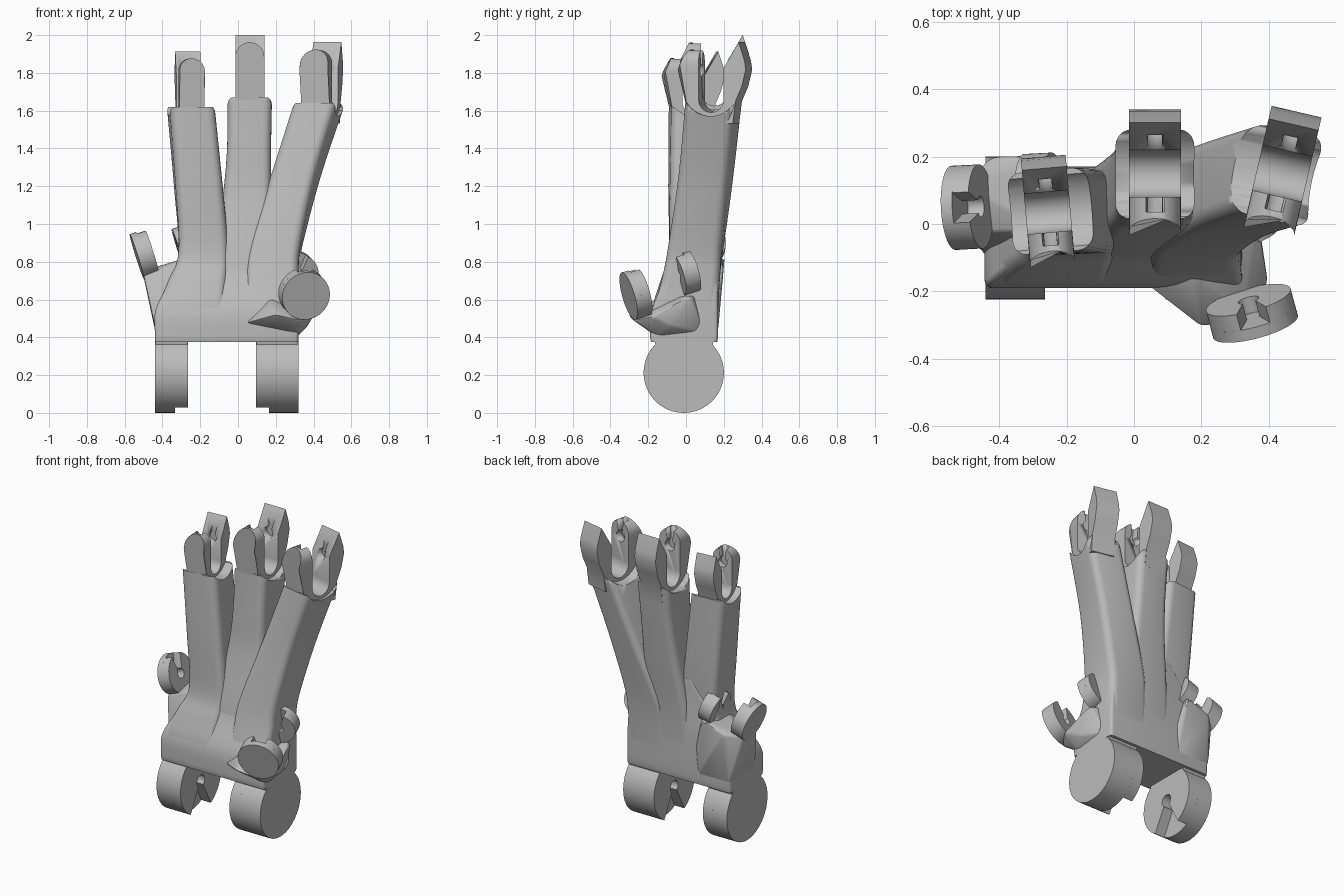
import bpy, bmesh
from math import sin, cos, asin, pi, radians
from mathutils import Matrix, Vector

old = bpy.data.objects.get("Cube")
if old:
    bpy.data.objects.remove(old, do_unlink=True)

grey = bpy.data.materials.new("matte grey")
grey.use_nodes = True
grey.diffuse_color = (0.5, 0.5, 0.5, 1)
grey.node_tree.nodes["Principled BSDF"].inputs["Base Color"].default_value = grey.diffuse_color


def finish(name, bm, matrix=None, angle=35):
    """Turn a bmesh into a shaded, coloured object."""
    if matrix is not None:
        bm.transform(matrix)
    bmesh.ops.recalc_face_normals(bm, faces=bm.faces[:])
    mesh = bpy.data.meshes.new(name)
    bm.to_mesh(mesh)
    bm.free()
    mesh.materials.append(grey)
    obj = bpy.data.objects.new(name, mesh)
    bpy.context.collection.objects.link(obj)
    bpy.ops.object.select_all(action="DESELECT")
    obj.select_set(True)
    bpy.context.view_layer.objects.active = obj
    bpy.ops.object.shade_smooth_by_angle(angle=radians(angle))
    return obj


def prism(outline, low, high):
    """Extrude a flat outline along local z."""
    bm = bmesh.new()
    rings = [[bm.verts.new((x, y, z)) for x, y in outline] for z in (low, high)]
    bm.faces.new(rings[0])
    bm.faces.new(rings[1])
    bridge(bm, *rings)
    return bm


def bridge(bm, a, b):
    count = len(a)
    for i in range(count):
        j = (i + 1) % count
        bm.faces.new((a[i], a[j], b[j], b[i]))


def arc(radius, start, end, steps, cx=0, cy=0):
    angles = [start + (end - start) * i / steps for i in range(steps + 1)]
    return [(cx + radius * cos(t), cy + radius * sin(t)) for t in angles]


def cut(obj, cutter):
    """Subtract the cutter and throw it away."""
    bpy.context.view_layer.objects.active = obj
    mod = obj.modifiers.new("cut", "BOOLEAN")
    mod.operation, mod.solver, mod.object = "DIFFERENCE", "EXACT", cutter
    bpy.ops.object.modifier_apply(modifier=mod.name)


def drop(obj):
    bpy.data.objects.remove(obj, do_unlink=True)


def frame(centre, axis, up):
    """Matrix with local z on the axis and local y near the up direction."""
    z = Vector(axis).normalized()
    x = Vector(up).cross(z).normalized()
    m = Matrix((x, z.cross(x), z)).transposed().to_4x4()
    return Matrix.Translation(centre) @ m


def keyed_disc(name, centre, axis, up, radius, thick, depth, mouth, hole):
    """Hinge disc: solid outer layer, inner layer with a keyhole slot."""
    m = frame(centre, axis, up)
    half = thick / 2
    solid = prism(arc(radius, 0, 2 * pi, 48)[:-1], -half, half - depth)
    rim = [e for e in solid.edges if all(v.co.z < -half + 0.001 for v in e.verts)]
    bmesh.ops.bevel(solid, geom=rim, offset=thick * 0.12, segments=3,
                    affect="EDGES", profile=0.5)
    finish(name + "_outer", solid, m)
    a, b = asin(mouth / radius), asin(0.6)
    slot = arc(radius, pi / 2 + a, 2.5 * pi - a, 44)
    slot += arc(hole, pi / 2 - b, b - 1.5 * pi, 14)
    finish(name + "_inner", prism(slot, half - depth, half), m)


def smooth_rows(rows, steps=5):
    """Catmull-Rom interpolation between section rows."""
    out = []
    for i in range(len(rows) - 1):
        p = [rows[max(0, min(len(rows) - 1, i + k))] for k in (-1, 0, 1, 2)]
        for s in range(steps):
            t = s / steps
            out.append([b + t / 2 * (c - a + t * (2*a - 5*b + 4*c - d + t * (3*(b - c) + d - a)))
                        for a, b, c, d in zip(*p)])
    return out + [rows[-1]]


def loft(name, rows, corner=0.045, per=5):
    """Rounded-box sections: z, x low, x high, y low, y high, twist."""
    bm = bmesh.new()
    rings = []
    for z, x0, x1, y0, y1, twist in smooth_rows(rows):
        cx, cy = (x0 + x1) / 2, (y0 + y1) / 2
        hx, hy = (x1 - x0) / 2 - corner, (y1 - y0) / 2 - corner
        turn = Matrix.Rotation(radians(twist), 3, "Z")
        ring = []
        for q, (sx, sy) in enumerate(((1, 1), (-1, 1), (-1, -1), (1, -1))):
            for x, y in arc(corner, q * pi / 2, (q + 1) * pi / 2, per, sx * hx, sy * hy):
                ring.append(bm.verts.new(turn @ Vector((x, y, 0)) + Vector((cx, cy, z))))
        rings.append(ring)
    for a, b in zip(rings, rings[1:]):
        bridge(bm, a, b)
    bm.faces.new(rings[0])
    bm.faces.new(rings[-1])
    return finish(name, bm, angle=40)


def hull(name, points):
    bm = bmesh.new()
    for p in points:
        bm.verts.new(p)
    bmesh.ops.convex_hull(bm, input=bm.verts[:])
    loose = [v for v in bm.verts if not v.link_faces]
    bmesh.ops.delete(bm, geom=loose, context="VERTS")
    bmesh.ops.bevel(bm, geom=bm.edges[:], offset=0.012, segments=2, affect="EDGES", profile=0.5)
    finish(name, bm)


# Local z of a prism mapped to x (side profiles) or to y (front profiles)
SIDE = Matrix(((0, 0, 1, 0), (1, 0, 0, 0), (0, 1, 0, 0), (0, 0, 0, 1)))
FRONT = Matrix(((1, 0, 0, 0), (0, 0, 1, 0), (0, 1, 0, 0), (0, 0, 0, 1)))


def fork(name, finger, centre, scale, twist):
    """Two-pronged knuckle socket on a finger tip."""
    place = (Matrix.Translation(centre) @ Matrix.Rotation(radians(twist), 4, "Z")
             @ Matrix.Scale(scale, 4))
    wide = 0.0775
    saddle = finish("saddle_cutter", prism(arc(0.16, 0, 2 * pi, 40, 0, 0.1)[:-1], -0.3, 0.3),
                    place @ SIDE)
    cut(finger, saddle)
    drop(saddle)
    # Back prong with the curved floor
    side = [(-0.12, -0.1), (0.12, -0.1), (0.135, 0.02), (0.17, 0.1), (0.192, 0.19),
            (0.185, 0.24), (0.152, 0.34), (0.07, 0.2)]
    side += arc(0.07, 0, -pi, 12, 0, 0.03) + [(-0.12, 0.03)]
    back = finish(name + "_back_prong", prism(side, -wide, wide), place @ SIDE)
    # Round-headed front prong, thinner at its foot
    head = arc(wide, 0, pi, 16, 0, 0.222) + [(-wide, 0.19), (-wide, -0.08),
                                             (wide, -0.08), (wide, 0.19)]
    bm = prism(head, -0.185, -0.07)
    for v in bm.verts:
        if v.co.z < -0.1:
            v.co.z += 0.065 if v.co.y < 0 else max(0, v.co.y - 0.2) * 0.5
    front = finish(name + "_front_prong", bm, place @ FRONT)
    # Keyhole groove opening upward on both inner faces
    key = arc(0.036, pi * 0.7, pi * 2.3, 16, 0, 0.19)
    key += [(0.022, 0.25), (0.042, 0.4), (-0.042, 0.4), (-0.022, 0.25)]
    groove = finish("groove_cutter", prism(key, -0.115, 0.115), place @ FRONT)
    cut(back, groove)
    cut(front, groove)
    drop(groove)


# Palm
loft("palm", [(0.375, -0.44, 0.32, -0.185, 0.165, 0), (0.42, -0.44, 0.32, -0.19, 0.17, 0),
              (0.55, -0.435, 0.32, -0.18, 0.17, 0), (0.72, -0.35, 0.31, -0.11, 0.17, 0),
              (0.9, -0.26, 0.29, -0.05, 0.16, 0), (1.05, -0.15, 0.27, 0.02, 0.16, 0)], 0.02)

# Fingers
right_finger = loft("right_finger", [
    (0.4, -0.43, -0.08, -0.185, 0.12, 0), (0.55, -0.425, -0.07, -0.18, 0.13, 0),
    (0.7, -0.37, -0.06, -0.135, 0.14, 0), (0.85, -0.315, -0.05, -0.092, 0.15, 0),
    (1.2, -0.335, -0.085, -0.09, 0.16, 3), (1.62, -0.37, -0.13, -0.085, 0.16, 5)])
middle_finger = loft("middle_finger", [
    (0.45, -0.15, 0.17, -0.15, 0.165, 0), (0.8, -0.13, 0.17, -0.09, 0.18, 0),
    (1.15, -0.08, 0.175, -0.02, 0.22, 0), (1.4, -0.058, 0.175, 0.0, 0.25, 0),
    (1.67, -0.055, 0.18, 0.015, 0.28, 0)])
left_finger = loft("left_finger", [
    (0.4, 0.02, 0.32, -0.185, 0.165, 0), (0.55, 0.03, 0.32, -0.17, 0.17, 0),
    (0.72, 0.04, 0.32, -0.125, 0.18, 0), (0.88, 0.06, 0.335, -0.09, 0.195, -3),
    (1.25, 0.185, 0.425, -0.03, 0.24, -9), (1.64, 0.315, 0.55, 0.01, 0.28, -13)])
fork("right_fork", right_finger, (-0.255, 0.035, 1.62), 0.86, 5)
fork("middle_fork", middle_finger, (0.0625, 0.15, 1.665), 0.99, 0)
fork("left_fork", left_finger, (0.44, 0.15, 1.63), 0.98, -13)

# Wrist hinge lugs
for name, x, thick, inward in (("right_lug", -0.352, 0.176, 1), ("left_lug", 0.207, 0.226, -1)):
    keyed_disc(name, (x, -0.012, 0.2125), (inward, 0, 0), (0, 0, -1),
               0.2125, thick, 0.07, 0.105, 0.04)
    neck = prism([(-0.15, 0.3), (0.13, 0.3), (0.15, 0.4), (-0.17, 0.4)],
                 x - thick * 0.48, x + thick * 0.48)
    finish(name + "_neck", neck, SIDE)

# Side thumb sockets: a bracket carrying two facing keyed discs
hull("left_thumb_bracket", [
    (0.02, -0.17, 0.47), (0.17, -0.15, 0.61), (0.2, -0.31, 0.52), (0.33, -0.28, 0.49),
    (0.4, -0.18, 0.51), (0.37, 0.02, 0.62), (0.3, 0.05, 0.62), (0.31, -0.15, 0.4),
    (0.3, 0.1, 0.42), (0.37, -0.08, 0.46)])
hull("right_thumb_bracket", [
    (-0.5, -0.03, 0.72), (-0.505, 0.12, 0.75), (-0.42, 0.2, 0.77), (-0.25, 0.205, 0.83),
    (-0.19, 0.17, 0.62), (-0.44, -0.1, 0.45), (-0.44, 0.17, 0.44), (-0.2, 0.17, 0.44),
    (-0.28, -0.02, 0.82)])
thumb_discs = (
    ("left_thumb_front_disc", (0.35, -0.265, 0.63), (-0.25, 0.93, 0.27), 0.13),
    ("left_thumb_back_disc", (0.31, 0.0, 0.74), (0.25, -0.93, -0.27), 0.11),
    ("right_thumb_outer_disc", (-0.495, 0.05, 0.84), (0.95, 0.05, 0.3), 0.125),
    ("right_thumb_inner_disc", (-0.28, 0.1, 0.89), (-0.95, -0.05, -0.3), 0.11))
for name, centre, axis, radius in thumb_discs:
    keyed_disc(name, centre, axis, (0, 0, 1), radius, 0.085, 0.05, 0.045, 0.032)
